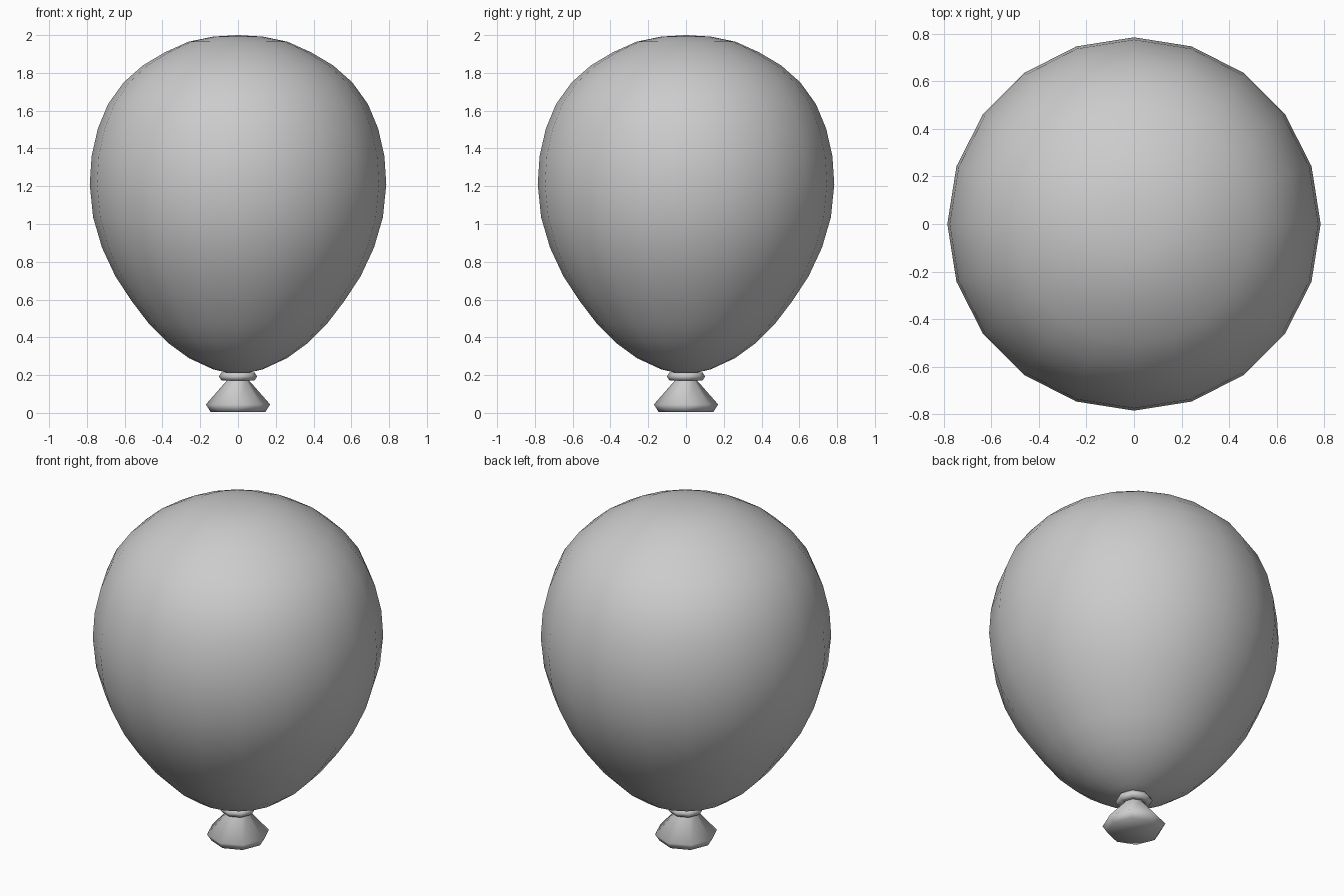
import bpy, bmesh
from math import sin, cos, tau

if "Cube" in bpy.data.objects:
    bpy.data.objects.remove(bpy.data.objects["Cube"])


def lathe(name, profile, sides, closed=False):
    """Revolve (radius, z) points, listed bottom to top, about the z axis."""
    bm = bmesh.new()
    rings = []
    for r, z in profile:
        n = sides if r > 0 else 1
        rings.append([bm.verts.new((r * cos(tau * i / sides), r * sin(tau * i / sides), z))
                      for i in range(n)])
    pairs = list(zip(rings, rings[1:]))
    if closed:
        pairs.append((rings[-1], rings[0]))
    for a, b in pairs:
        for i in range(sides):
            j = (i + 1) % sides
            if len(a) == 1:
                bm.faces.new((a[0], b[j], b[i]))
            elif len(b) == 1:
                bm.faces.new((a[i], a[j], b[0]))
            else:
                bm.faces.new((a[i], a[j], b[j], b[i]))
    bmesh.ops.recalc_face_normals(bm, faces=bm.faces)
    for f in bm.faces:
        f.smooth = True
    me = bpy.data.meshes.new(name)
    bm.to_mesh(me)
    bm.free()
    ob = bpy.data.objects.new(name, me)
    bpy.context.collection.objects.link(ob)
    return ob


# Inflated body, an egg shape with the narrow end down
lathe("balloon_body", [
    (0, 0.20), (0.13, 0.23), (0.26, 0.29), (0.37, 0.37), (0.47, 0.47),
    (0.565, 0.595), (0.65, 0.725), (0.72, 0.875), (0.767, 1.035), (0.785, 1.21),
    (0.775, 1.36), (0.742, 1.505), (0.688, 1.635), (0.605, 1.75), (0.503, 1.84),
    (0.385, 1.91), (0.262, 1.965), (0.132, 1.992), (0, 2.0)], 20)

# Rolled ring at the neck
lathe("knot_ring", [(0.075 + 0.026 * cos(tau * i / 6), 0.193 + 0.024 * sin(tau * i / 6))
                    for i in range(6)], 8, closed=True)

# Flared mouth below the knot
lathe("balloon_mouth", [(0, 0.005), (0.145, 0.005), (0.17, 0.045),
                        (0.06, 0.17), (0.05, 0.215), (0, 0.215)], 8)
